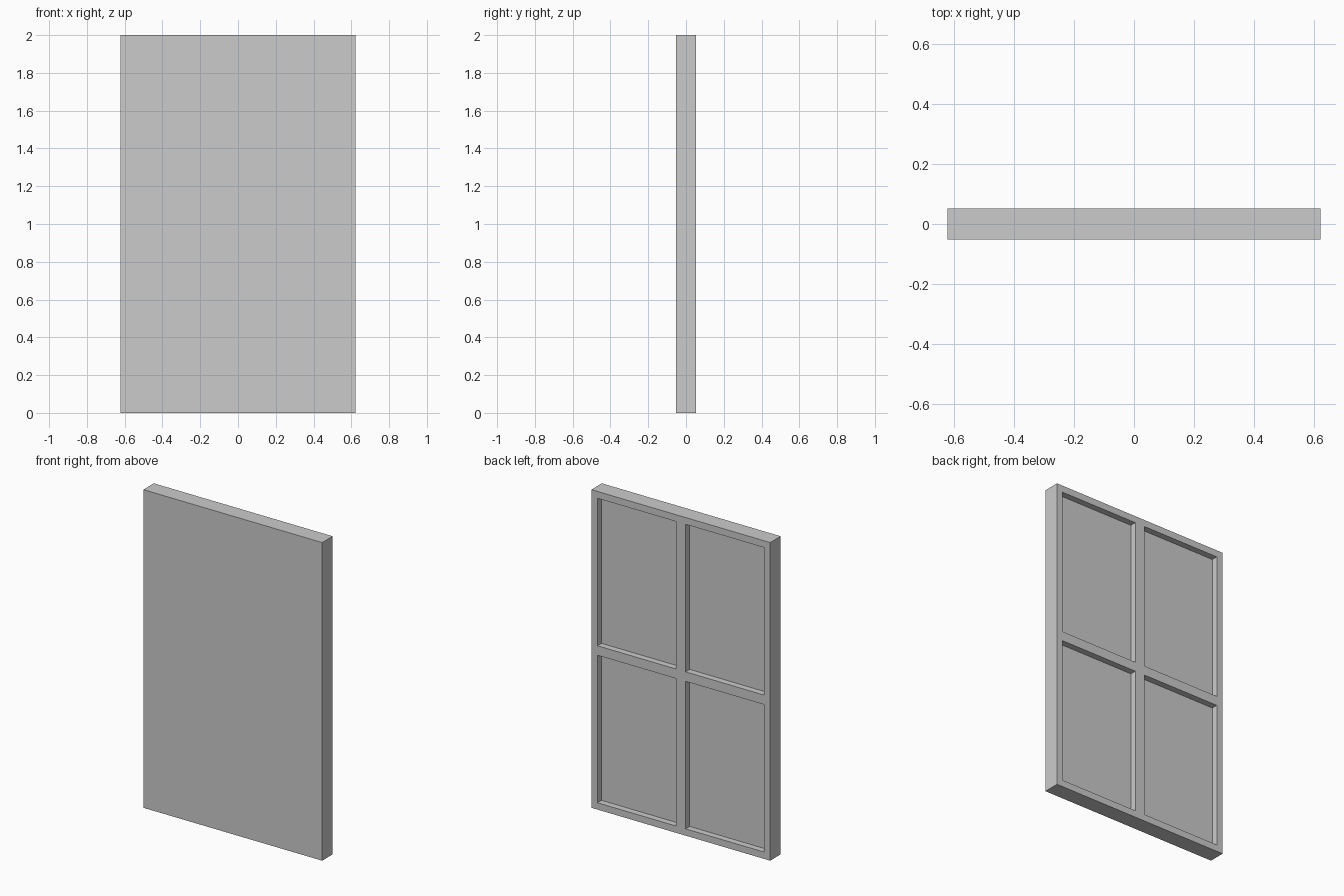
import bpy
import bmesh
from mathutils import Matrix, Vector

if "Cube" in bpy.data.objects:
    bpy.data.objects.remove(bpy.data.objects["Cube"])

WIDTH, DEPTH, HEIGHT = 1.244, 0.104, 2.0
BORDER = 0.043       # outer frame width
MULLION = 0.068      # central upright width
RAIL = 0.06          # central crossbar height
RECESS = 0.04        # depth of the rear panels

bm = bmesh.new()

# Solid slab standing on the ground
bmesh.ops.create_cube(bm, size=1, matrix=Matrix.Translation((0, 0, HEIGHT / 2))
                      @ Matrix.Diagonal((WIDTH, DEPTH, HEIGHT, 1)))


def rear_faces():
    return [f for f in bm.faces if f.calc_center_median().y > DEPTH / 2 - 1e-4]


def cut_rear(co, normal):
    faces = rear_faces()
    edges = {e for f in faces for e in f.edges}
    verts = {v for f in faces for v in f.verts}
    bmesh.ops.bisect_plane(bm, geom=faces + list(edges) + list(verts),
                           plane_co=co, plane_no=normal)


# Frame lines on the rear face, mirrored about its centre
for side in (-1, 1):
    for x in (WIDTH / 2 - BORDER, MULLION / 2):
        cut_rear(Vector((side * x, 0, 0)), Vector((1, 0, 0)))
    for z in (HEIGHT / 2 - BORDER, RAIL / 2):
        cut_rear(Vector((0, 0, HEIGHT / 2 + side * z)), Vector((0, 0, 1)))

# Push the four panels in from the rear
panels = []
for f in rear_faces():
    c = f.calc_center_median()
    x, z = abs(c.x), abs(c.z - HEIGHT / 2)
    if MULLION / 2 < x < WIDTH / 2 - BORDER and RAIL / 2 < z < HEIGHT / 2 - BORDER:
        panels.append(f)
pushed = bmesh.ops.extrude_discrete_faces(bm, faces=panels)["faces"]
bmesh.ops.translate(bm, vec=(0, -RECESS, 0),
                    verts=list({v for f in pushed for v in f.verts}))
bmesh.ops.recalc_face_normals(bm, faces=bm.faces[:])

mesh = bpy.data.meshes.new("framed_panel")
bm.to_mesh(mesh)
bm.free()
bpy.context.collection.objects.link(bpy.data.objects.new("framed_panel", mesh))
